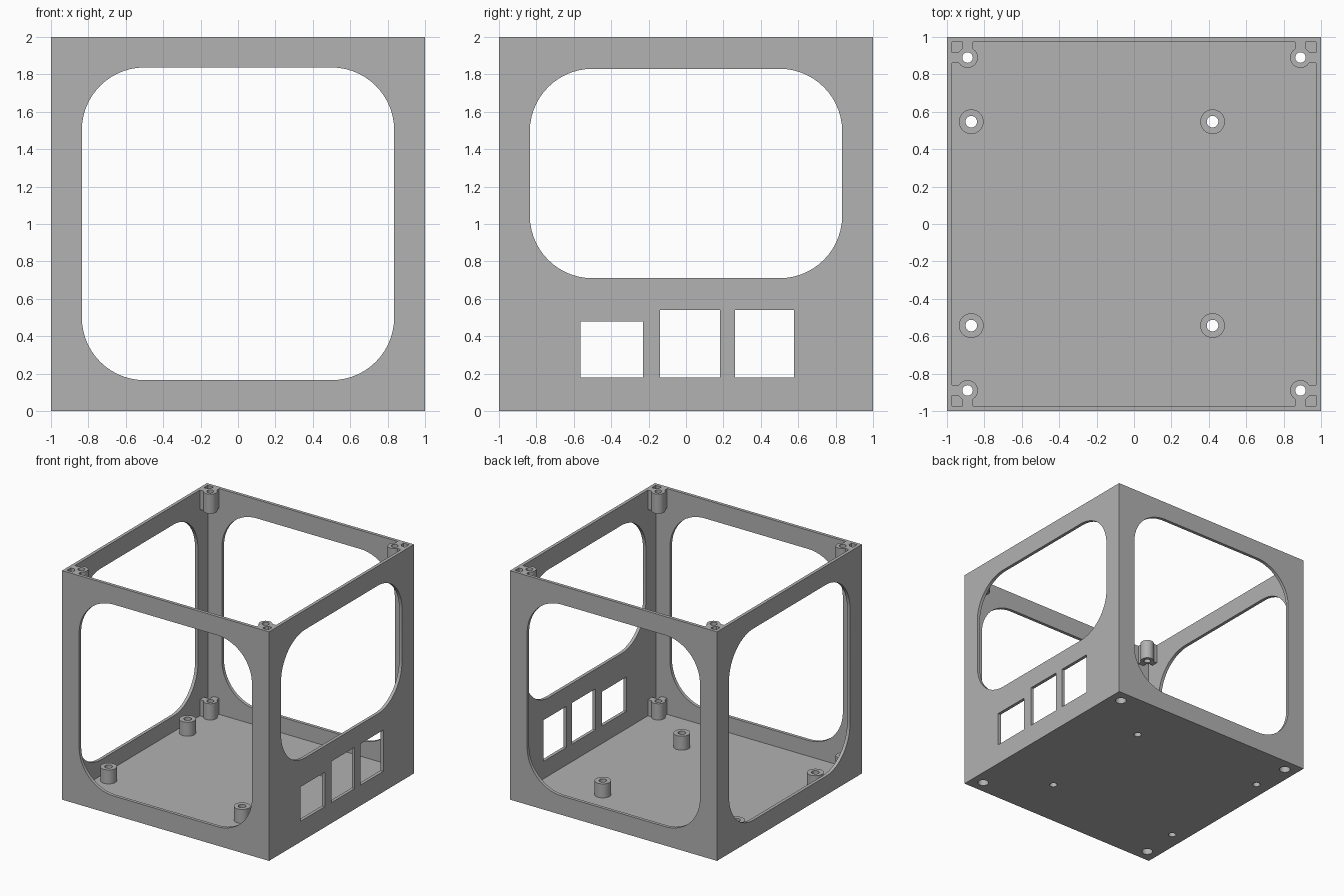
import bpy
import bmesh
from math import pi, cos, sin, asin, radians
from mathutils import Matrix

if "Cube" in bpy.data.objects:
    bpy.data.objects.remove(bpy.data.objects["Cube"], do_unlink=True)

WALL = 0.028          # wall and floor thickness
INNER = 1 - WALL      # inside face of the walls
CORNER = 0.89         # corner post axis
POST_H = 0.17

grey = bpy.data.materials.new("plain grey")
grey.use_nodes = True
colour = (0.445, 0.445, 0.445, 1)
grey.diffuse_color = colour
grey.node_tree.nodes["Principled BSDF"].inputs["Base Color"].default_value = colour


def arc(cx, cy, r, start, end, steps):
    angles = [start + (end - start) * i / steps for i in range(steps + 1)]
    return [(cx + r * cos(a), cy + r * sin(a)) for a in angles]


def circle(cx, cy, r):
    return arc(cx, cy, r, 0, 2 * pi, 32)[:-1]


def rect(x0, x1, y0, y1):
    return [(x0, y0), (x1, y0), (x1, y1), (x0, y1)]


def rounded(x0, x1, y0, y1, r):
    centres = rect(x0 + r, x1 - r, y0 + r, y1 - r)
    points = []
    for i, (cx, cy) in enumerate(centres):
        points += arc(cx, cy, r, pi + i * pi / 2, pi * 1.5 + i * pi / 2, 14)
    return points


def plate(loops, low, high, matrix=Matrix()):
    """Extrude an outline with holes between two heights and return a mesh."""
    curve = bpy.data.curves.new("outline", 'CURVE')
    curve.dimensions = '2D'
    curve.fill_mode = 'BOTH'
    curve.extrude = (high - low) / 2
    for loop in loops:
        spline = curve.splines.new('POLY')
        spline.points.add(len(loop) - 1)
        for point, (x, y) in zip(spline.points, loop):
            point.co = (x, y, 0, 1)
        spline.use_cyclic_u = True
    helper = bpy.data.objects.new("outline", curve)
    bpy.context.collection.objects.link(helper)
    graph = bpy.context.evaluated_depsgraph_get()
    mesh = bpy.data.meshes.new_from_object(helper.evaluated_get(graph))
    bpy.data.objects.remove(helper, do_unlink=True)
    bpy.data.curves.remove(curve)
    mesh.transform(matrix @ Matrix.Translation((0, 0, (low + high) / 2)))
    return mesh


def add_part(name, meshes):
    """Join the given meshes into one named object."""
    bm = bmesh.new()
    for piece in meshes:
        part = bmesh.new()
        part.from_mesh(piece)
        bmesh.ops.remove_doubles(part, verts=part.verts, dist=0.0001)
        bmesh.ops.recalc_face_normals(part, faces=part.faces)
        part.to_mesh(piece)
        part.free()
        bm.from_mesh(piece)
        bpy.data.meshes.remove(piece)
    mesh = bpy.data.meshes.new(name)
    bm.to_mesh(mesh)
    bm.free()
    mesh.materials.clear()
    mesh.materials.append(grey)
    for face in mesh.polygons:
        face.material_index = 0
    mesh.shade_smooth()
    mesh.set_sharp_from_angle(angle=radians(30))
    obj = bpy.data.objects.new(name, mesh)
    bpy.context.collection.objects.link(obj)


# Plane maps: outline x, y and depth onto the world axes
FRONT = Matrix.Rotation(pi / 2, 4, 'X')
SIDE = Matrix(((0, 0, 1, 0), (1, 0, 0, 0), (0, 1, 0, 0), (0, 0, 0, 1)))

# Walls with large rounded windows
window = rounded(-0.835, 0.835, 0.165, 1.837, 0.335)
full = rect(-1, 1, 0, 2)
between = rect(-INNER, INNER, 0, 2)
add_part("front_wall", [plate([full, window], INNER, 1, FRONT)])
add_part("back_wall", [plate([full, window], -1, -INNER, FRONT)])
add_part("right_wall", [plate([between, window], -1, -INNER, SIDE)])

# Wall with a shorter window and three connector openings
short_window = rounded(-0.835, 0.835, 0.71, 1.83, 0.335)
ports = [rect(-0.565, -0.23, 0.18, 0.48),
         rect(-0.14, 0.182, 0.18, 0.54),
         rect(0.262, 0.578, 0.18, 0.54)]
add_part("left_wall", [plate([between, short_window] + ports, INNER, 1, SIDE)])

# Floor with screw holes
corners = [(sx, sy) for sx in (-1, 1) for sy in (-1, 1)]
standoffs = [(x, y) for x in (-0.87, 0.42) for y in (-0.543, 0.547)]
holes = [circle(x, y, 0.031) for x, y in standoffs]
holes += [circle(sx * CORNER, sy * CORNER, 0.045) for sx, sy in corners]
add_part("floor", [plate([rect(-INNER, INNER, -INNER, INNER)] + holes, 0, WALL)])

# Board standoffs
for i, (x, y) in enumerate(standoffs):
    ring = [circle(x, y, 0.066), circle(x, y, 0.031)]
    add_part(f"standoff_{i + 1}", [plate(ring, WALL, 0.15)])


def post_outline(sx, sy):
    """Round post joined to both nearby walls by short ribs."""
    r, w, reach = 0.055, 0.028, INNER - CORNER
    a = asin(w / r)
    points = [(reach, -w), (reach, w)]
    points += arc(0, 0, r, a, pi / 2 - a, 6)
    points += [(w, reach), (-w, reach)]
    points += arc(0, 0, r, pi / 2 + a, 2 * pi - a, 24)
    return [(sx * (CORNER + x), sy * (CORNER + y)) for x, y in points]


# Corner screw posts, recessed from below at the bottom
for sx, sy in corners:
    place = ("back" if sy > 0 else "front") + ("_left" if sx > 0 else "_right")
    outline = post_outline(sx, sy)
    bore = circle(sx * CORNER, sy * CORNER, 0.028)
    recess = circle(sx * CORNER, sy * CORNER, 0.045)
    add_part(place + "_top_post", [plate([outline, bore], 2 - POST_H, 2)])
    add_part(place + "_bottom_post", [plate([outline, recess], WALL, 0.07),
                                      plate([outline, bore], 0.07, POST_H)])
